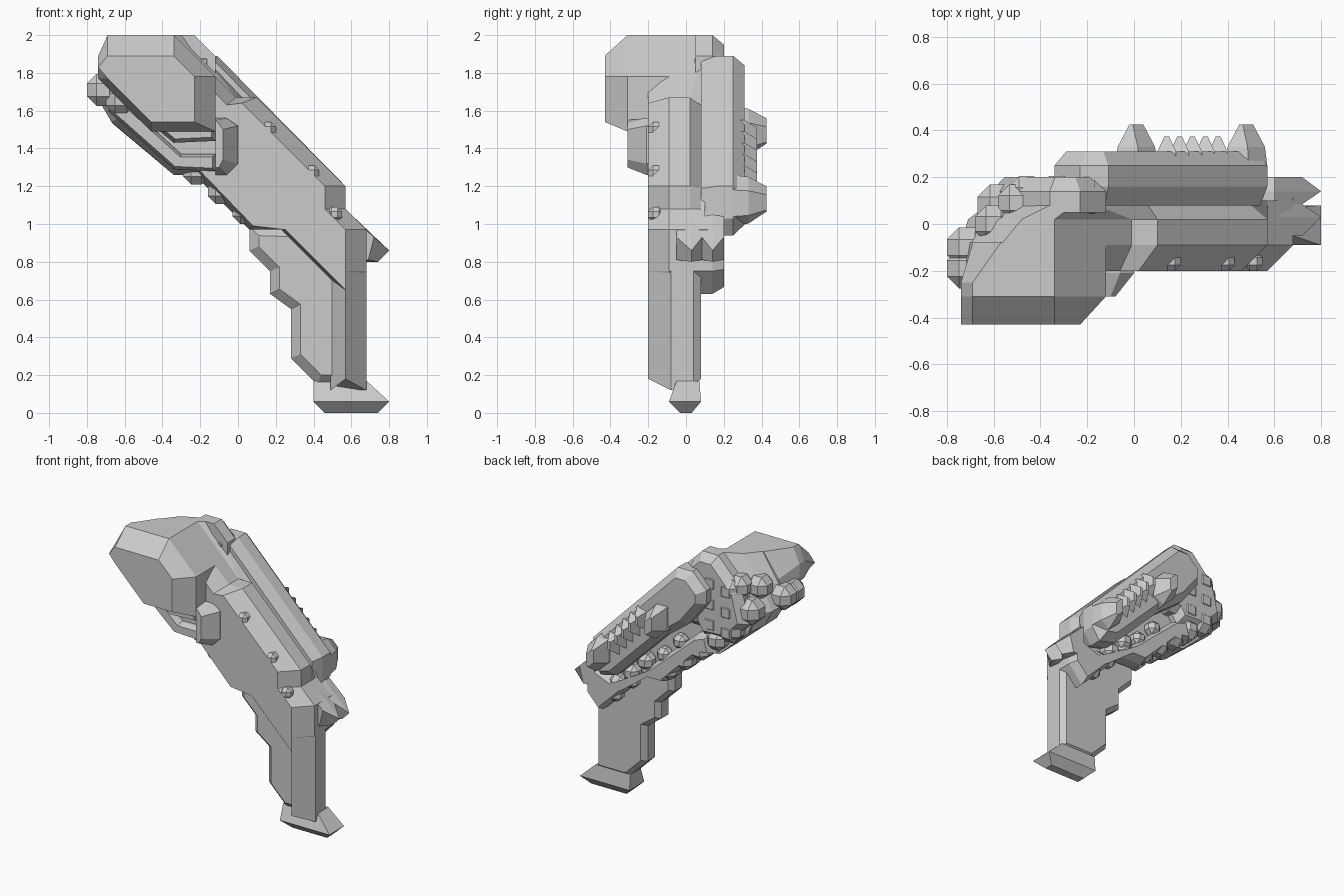
import bpy, bmesh
from mathutils import Vector, Matrix


def finish(name, bm):
    bmesh.ops.recalc_face_normals(bm, faces=bm.faces)
    me = bpy.data.meshes.new(name)
    bm.to_mesh(me)
    bm.free()
    ob = bpy.data.objects.new(name, me)
    bpy.context.collection.objects.link(ob)
    return ob


def loft(name, sections):
    """Skin matching (x, z) outlines placed at successive y positions."""
    bm = bmesh.new()
    rings = [[bm.verts.new((x, y, z)) for x, z in pts] for y, pts in sections]
    n = len(rings[0])
    for a, b in zip(rings, rings[1:]):
        for i in range(n):
            bm.faces.new((a[i], a[(i + 1) % n], b[(i + 1) % n], b[i]))
    bm.faces.new(rings[0])
    bm.faces.new(rings[-1])
    return finish(name, bm)


def inset(pts, d):
    """Outline (clockwise) moved inwards by d with mitred corners."""
    out = []
    for i, p in enumerate(pts):
        p = Vector(p)
        e0 = (p - Vector(pts[i - 1])).normalized()
        e1 = (Vector(pts[(i + 1) % len(pts)]) - p).normalized()
        n0, n1 = Vector((e0.y, -e0.x)), Vector((e1.y, -e1.x))
        out.append(tuple(p + (n0 + n1) * d / (1 + n0.dot(n1))))
    return out


def lumps(name, places):
    """Group of small chamfered blocks, each (x, y, z, size)."""
    bm = bmesh.new()
    for x, y, z, s in places:
        r = bmesh.ops.create_cube(bm, size=s, matrix=Matrix.Translation((x, y, z)))
        edges = {e for v in r['verts'] for e in v.link_edges}
        bmesh.ops.bevel(bm, geom=list(edges), offset=s * 0.3, segments=1,
                        affect='EDGES')
    return finish(name, bm)


# Slanted main body: chamfered front, shallow groove on top, cut back left corner
low = [(0.57, 1.08), (0.68, 0.97), (0.68, 0.75), (0.57, 0.63), (0.23, 0.97),
       (0.06, 0.97), (-0.23, 1.26), (-0.34, 1.26)]
top = [(-0.34, 2), (-0.01, 1.67), (0.1, 1.67), (0.57, 1.2)]
groove = [(-0.26, 2), (-0.16, 1.86), (0.06, 1.63), (0.5, 1.19)]
body = top + low + [(-0.67, 1.54), (-0.74, 1.66), (-0.7, 1.8), (-0.57, 2)]
body_mid = top + low + [(-0.65, 1.52), (-0.71, 1.64), (-0.62, 1.82), (-0.48, 2)]
body_back = groove + low + [(-0.57, 1.47), (-0.63, 1.62), (-0.54, 1.8), (-0.36, 2)]
body_front = [(-0.3, 1.89), (-0.06, 1.63), (0.02, 1.64), (0.46, 1.2), (0.46, 1.08),
              (0.57, 0.97), (0.57, 0.75), (0.57, 0.65), (0.25, 0.97), (0.08, 0.99),
              (-0.2, 1.28), (-0.32, 1.3), (-0.62, 1.57), (-0.67, 1.66),
              (-0.67, 1.8), (-0.6, 1.89)]
loft("main_body", [(-0.2, body_front), (-0.09, body), (0.02, body_mid),
                   (0.08, body_back), (0.1, body_back)])

# Rim along the lower edge of the back, below a sunken channel
rim = [(-0.3, 1.42), (-0.2, 1.39), (0.4, 0.86), (0.68, 0.97), (0.68, 0.75),
       (0.57, 0.63), (0.23, 0.97), (0.06, 0.97), (-0.23, 1.26), (-0.34, 1.28)]
loft("lower_rim", [(0.05, rim), (0.14, rim), (0.2, inset(rim, 0.025))])

# Back of the head
rear_head = [(-0.23, 2), (-0.12, 1.89), (-0.12, 1.6), (-0.25, 1.4), (-0.46, 1.41),
             (-0.61, 1.56), (-0.55, 1.8), (-0.36, 2)]
loft("head_back", [(0.05, rear_head), (0.14, rear_head),
                   (0.2, inset(rear_head, 0.05))])

# Head block on the front, upper left
head = [(-0.34, 2), (-0.12, 1.78), (-0.12, 1.49), (-0.46, 1.49),
        (-0.74, 1.77), (-0.74, 1.89), (-0.69, 2)]
head_front = [(-0.34, 1.89), (-0.23, 1.78), (-0.23, 1.54), (-0.46, 1.54),
              (-0.69, 1.77), (-0.74, 1.83), (-0.69, 1.89)]
head_end = head[:4] + [(-0.73, 1.7), (-0.69, 1.83), (-0.57, 2)]
loft("head_block", [(-0.43, head_front), (-0.31, head), (-0.25, head),
                    (-0.08, head_end)])

# Step between the head and the body
step = [(-0.06, 1.56), (0, 1.52), (0, 1.32), (-0.06, 1.26), (-0.12, 1.26), (-0.12, 1.56)]
step_front = [(-0.1, 1.53), (-0.08, 1.5), (-0.08, 1.34), (-0.1, 1.3), (-0.12, 1.3),
              (-0.12, 1.55)]
loft("head_step", [(-0.31, step_front), (-0.21, step), (-0.1, step)])

# Slanted rails beneath the head
rail = [(-0.62, 1.66), (-0.3, 1.37), (-0.12, 1.37), (-0.12, 1.28),
        (-0.34, 1.29), (-0.69, 1.6)]
loft("lower_rail", [(-0.26, inset(rail, 0.015)), (-0.22, rail), (-0.1, rail)])
rail2 = [(-0.46, 1.6), (-0.12, 1.53), (-0.12, 1.44), (-0.34, 1.43), (-0.57, 1.62)]
loft("upper_rail", [(-0.31, inset(rail2, 0.02)), (-0.26, rail2), (-0.1, rail2)])

# Raised slab along the back, its underside sloping into the channel
slab = [(-0.11, 1.89), (0.57, 1.2), (0.57, 1.03), (0.51, 0.94), (0.38, 0.97),
        (0, 1.35), (-0.2, 1.5), (-0.34, 1.68), (-0.34, 1.78), (-0.23, 1.89)]
loft("back_slab", [(0.08, inset(slab, 0.03)), (0.16, slab), (0.25, slab),
                   (0.31, inset(slab, 0.05))])

# Pointed knobs and a row of teeth on the back slab
for name, x, z in (("upper_knob", 0.02, 1.48), ("lower_knob", 0.49, 1.12)):
    big = [(x - 0.1, z + 0.14), (x, z + 0.14), (x + 0.08, z + 0.06),
           (x + 0.08, z - 0.08), (x, z - 0.13), (x - 0.1, z - 0.04)]
    loft(name, [(0.25, big), (0.33, inset(big, 0.01)), (0.425, inset(big, 0.06))])
for i in range(5):
    x = 0.15 + 0.055 * i
    z = 1.5 - 0.06 * i
    big = [(x - 0.05, z + 0.03), (x + 0.03, z + 0.05), (x + 0.03, z - 0.07),
           (x - 0.05, z - 0.1)]
    loft("back_tooth", [(0.25, big), (0.31, big), (0.375, inset(big, 0.03))])

# Grip with a stepped front edge
grip = [(0.68, 0.97), (0.68, 0.15), (0.42, 0.15), (0.28, 0.29), (0.28, 0.55),
        (0.17, 0.63), (0.17, 0.75), (0.06, 0.86), (0.06, 0.99)]
loft("grip", [(-0.09, inset(grip, 0.05)), (-0.04, grip), (0.04, grip),
              (0.08, inset(grip, 0.03))])

# Wedge-shaped column at the rear of the grip
bm = bmesh.new()
plan = [(0.49, -0.08), (0.57, -0.2), (0.68, -0.08), (0.68, 0.02), (0.49, 0.02)]
lower = [bm.verts.new((x, y, 0.12 if y > -0.15 else 0.18)) for x, y in plan]
upper = [bm.verts.new((x, y, 0.97)) for x, y in plan]
for i in range(5):
    j = (i + 1) % 5
    bm.faces.new((lower[i], lower[j], upper[j], upper[i]))
bm.faces.new(lower)
bm.faces.new(upper)
finish("grip_column", bm)

# Foot of the grip, narrowing to the ground
bm = bmesh.new()
rows = [(0.0, 0.46, 0.74, -0.03, 0.03), (0.06, 0.40, 0.80, -0.09, 0.08),
        (0.17, 0.40, 0.68, -0.05, 0.07)]
rings = [[bm.verts.new(p) for p in ((a, c, z), (b, c, z), (b, d, z), (a, d, z))]
         for z, a, b, c, d in rows]
for r, s in zip(rings, rings[1:]):
    for i in range(4):
        bm.faces.new((r[i], r[(i + 1) % 4], s[(i + 1) % 4], s[i]))
bm.faces.new(rings[0])
bm.faces.new(rings[-1])
finish("grip_foot", bm)

# Two spurs on the rear end of the body
spur = [(0.6, 1.05), (0.80, 0.86), (0.74, 0.80), (0.6, 0.80)]
base = [(0.6, 1.04), (0.72, 0.93), (0.69, 0.81), (0.6, 0.81)]
loft("rear_spurs", [(-0.05, base), (0.03, spur), (0.085, base), (0.14, spur),
                    (0.2, base)])

# Lumps: lower edge in rows, end and back of the head, front edge, channel
lumps("lower_edge_lumps",
      [(-0.48 + 0.13 * i, y, 1.49 - 0.105 * i, 0.14)
       for i in range(5) for y in (-0.1, 0.13)] +
      [(0.22 + 0.11 * i, 0.14, 1.08 - 0.11 * i, 0.12) for i in range(4)])
lumps("end_lumps", [(-0.715, -0.19, 1.71, 0.17), (-0.715, -0.1, 1.71, 0.17),
                    (-0.62, -0.22, 1.66, 0.16), (-0.58, 0.08, 1.64, 0.18),
                    (-0.6, 0.0, 1.79, 0.16), (-0.5, 0.09, 1.8, 0.16)])
lumps("back_head_lumps", [(-0.46 + 0.13 * i, 0.125, 1.78 - 0.15 * j + 0.03 * i, 0.16)
                          for i in range(3) for j in range(3)])
lumps("front_edge_lumps", [(0.16, -0.16, 1.5, 0.08), (0.39, -0.16, 1.27, 0.08),
                           (0.51, -0.16, 1.05, 0.08)])
lumps("channel_lumps", [(-0.05 + 0.13 * i, 0.13, 1.29 - 0.13 * i, 0.1)
                        for i in range(5)])
